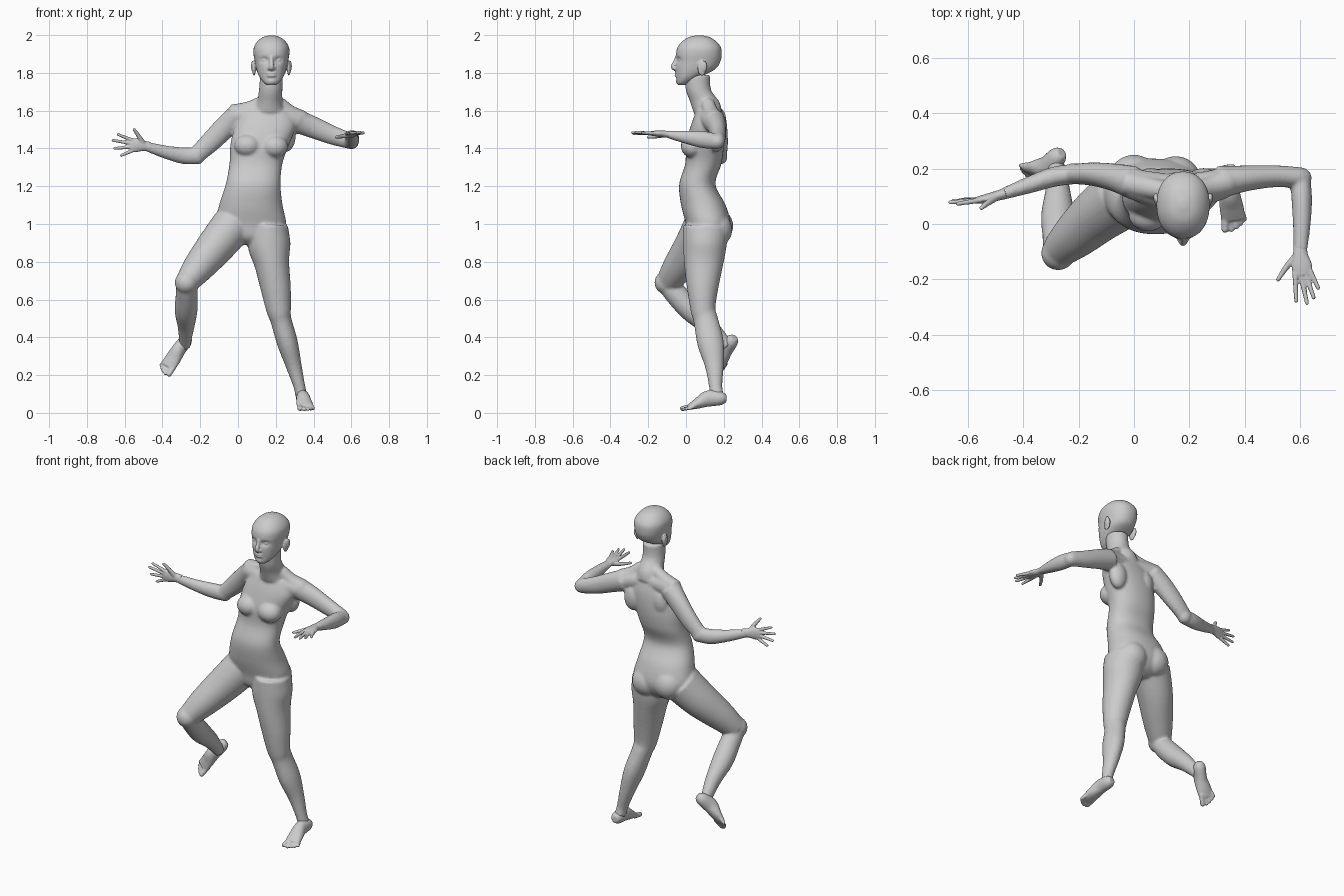
import bpy, bmesh, math
from mathutils import Vector, Matrix

X, Y, Z = Vector((1, 0, 0)), Vector((0, 1, 0)), Vector((0, 0, 1))


def spline(pts, steps=6):
    """Catmull-Rom through rows of numbers."""
    P = [pts[0]] + list(pts) + [pts[-1]]
    out = []
    for i in range(1, len(P) - 2):
        for k in range(steps):
            t = k / steps
            out.append([0.5 * (2 * b + (c - a) * t + (2 * a - 5 * b + 4 * c - d) * t * t
                               + (3 * b - a - 3 * c + d) * t ** 3)
                        for a, b, c, d in zip(*P[i - 1:i + 3])])
    return out + [list(pts[-1])]


def loft(bm, pts, hint=X, flat=False, n=28, power=2.0):
    """Tube through rows (x, y, z, radius along hint, radius across)."""
    rows = spline(pts)
    cs = [Vector(r[:3]) for r in rows]
    rings = []
    for i, r in enumerate(rows):
        t = Z if flat else (cs[min(i + 1, len(cs) - 1)] - cs[max(i - 1, 0)]).normalized()
        u = (hint - t * hint.dot(t)).normalized()
        v = t.cross(u)
        ring = []
        for k in range(n):
            a = 2 * math.pi * k / n
            c, s = math.cos(a), math.sin(a)
            c = math.copysign(abs(c) ** (2 / power), c)
            s = math.copysign(abs(s) ** (2 / power), s)
            ring.append(bm.verts.new(cs[i] + u * c * r[3] + v * s * r[4]))
        rings.append(ring)
    faces = [bm.faces.new((p[k], p[(k + 1) % n], q[(k + 1) % n], q[k]))
             for p, q in zip(rings, rings[1:]) for k in range(n)]
    faces += [bm.faces.new(rings[0][::-1]), bm.faces.new(rings[-1])]
    bmesh.ops.recalc_face_normals(bm, faces=faces)
    return [v for ring in rings for v in ring]


def blob(bm, c, r):
    r = (r, r, r) if isinstance(r, (int, float)) else r
    m = Matrix.Translation(c) @ Matrix.Diagonal((*r, 1))
    bmesh.ops.create_uvsphere(bm, u_segments=24, v_segments=16, radius=1, matrix=m)


def digit(bm, pts, r0, r1):
    n = len(pts) - 1
    rows = [(*p, r0 + (r1 - r0) * i / n, r0 + (r1 - r0) * i / n) for i, p in enumerate(pts)]
    d = Vector(pts[-1]) - Vector(pts[0])
    loft(bm, rows, Z if abs(d.normalized().z) < 0.9 else X, n=12)
    blob(bm, pts[-1], r1)


def finish(bm, name, voxel, smooth):
    """Fuse overlapping forms into one skin."""
    me = bpy.data.meshes.new(name)
    bm.to_mesh(me)
    bm.free()
    ob = bpy.data.objects.new(name, me)
    bpy.context.collection.objects.link(ob)
    m = ob.modifiers.new("fuse", 'REMESH')
    m.mode, m.voxel_size, m.use_smooth_shade = 'VOXEL', voxel, True
    s = ob.modifiers.new("soften", 'SMOOTH')
    s.factor, s.iterations = 0.5, smooth
    return ob


# Torso
body = bmesh.new()
loft(body, [(.08, .115, .89, .06, .06), (.08, .115, .93, .15, .10), (.07, .118, 1.0, .185, .118),
            (.068, .092, 1.10, .168, .118), (.08, .06, 1.21, .145, .096), (.095, .092, 1.32, .14, .096),
            (.115, .1, 1.42, .155, .1), (.145, .11, 1.52, .16, .085), (.155, .115, 1.60, .12, .06)],
     flat=True, n=40, power=2.25)
for c, r in [((.0, .165, .99), (.09, .085, .09)), ((.15, .16, .97), (.09, .085, .09)),
             ((.05, .035, 1.415), (.07, .062, .06)), ((.195, .035, 1.41), (.07, .062, .06)),
             ((.06, .16, 1.48), (.055, .042, .08)), ((.25, .16, 1.46), (.055, .042, .08))]:
    blob(body, c, r)
# Collar, shoulder slopes and neck
loft(body, [(-.01, .145, 1.575, .055, .055), (.16, .115, 1.575, .055, .065), (.32, .145, 1.545, .055, .055)], Z)
loft(body, [(.14, .115, 1.65, .035, .035), (.06, .13, 1.615, .038, .035), (-.03, .15, 1.588, .045, .045)], Y)
loft(body, [(.22, .115, 1.64, .035, .035), (.27, .13, 1.595, .04, .038), (.33, .15, 1.555, .05, .05)], Y)
loft(body, [(.165, .115, 1.59, .085, .075), (.168, .1, 1.645, .068, .078), (.173, .066, 1.71, .062, .067),
            (.177, .06, 1.79, .06, .068)], flat=True)
# Bent right leg
loft(body, [(-.035, .1, .985, .11, .115), (-.12, .04, .88, .1, .105), (-.21, -.04, .77, .083, .085),
            (-.272, -.095, .69, .062, .065)])
loft(body, [(-.272, -.1, .685, .055, .055), (-.272, -.045, .62, .058, .06), (-.275, .03, .54, .06, .06),
            (-.275, .12, .46, .045, .048), (-.28, .2, .375, .031, .036), (-.278, .22, .35, .03, .034)])
blob(body, (-.273, -.105, .69), .062)
# Straight left leg
loft(body, [(.165, .105, .99, .1, .12), (.165, .1, .89, .113, .115), (.18, .093, .785, .092, .103),
            (.2, .088, .66, .08, .083), (.215, .09, .55, .066, .066), (.228, .105, .49, .056, .065),
            (.262, .13, .37, .055, .07), (.295, .15, .25, .042, .05), (.325, .157, .14, .031, .035),
            (.335, .165, .09, .032, .037)])
blob(body, (.215, .07, .54), (.045, .04, .055))
# Right arm
loft(body, [(-.005, .15, 1.57, .062, .06), (-.07, .168, 1.51, .06, .05), (-.15, .18, 1.43, .054, .042),
            (-.22, .18, 1.365, .045, .036)], Z)
loft(body, [(-.21, .18, 1.36, .044, .036), (-.29, .17, 1.362, .044, .036), (-.38, .14, 1.38, .035, .03),
            (-.49, .102, 1.412, .025, .019)], Z)
blob(body, (-.217, .182, 1.36), (.043, .038, .045))
# Left arm
loft(body, [(.31, .15, 1.545, .062, .06), (.39, .163, 1.515, .058, .048), (.5, .172, 1.47, .05, .04),
            (.6, .167, 1.438, .042, .038)], Z)
loft(body, [(.6, .17, 1.435, .04, .036), (.605, .09, 1.447, .045, .037), (.605, 0, 1.46, .035, .032),
            (.6, -.1, 1.475, .019, .024)], Z)
blob(body, (.602, .165, 1.436), .039)
finish(body, "body", .008, 4)

# Head, with eye sockets pressed in
HX = .177
head = bmesh.new()
skull = loft(head, [(HX, -.02, 1.735, .022, .022), (HX, -.012, 1.75, .042, .036), (HX, .015, 1.78, .064, .066),
                    (HX, .05, 1.82, .08, .105), (HX, .064, 1.86, .088, .118), (HX, .068, 1.90, .095, .121),
                    (HX, .07, 1.935, .093, .115), (HX, .07, 1.965, .076, .092), (HX, .07, 1.988, .048, .058),
                    (HX, .07, 1.999, .012, .014)], flat=True, n=48, power=2.2)
for s in (-1, 1):
    eye = Vector((HX + s * .036, -.045, 1.868))
    for v in skull:
        d = v.co - eye
        v.co.y += .016 * math.exp(-(d.x ** 2 / .0004 + d.y ** 2 / .002 + d.z ** 2 / .0002))
    blob(head, eye + Vector((0, .018, -.001)), (.015, .013, .011))
    blob(head, (HX + s * .011, -.056, 1.824), (.01, .013, .009))
    blob(head, (HX + s * .092, .085, 1.825), (.01, .024, .04))
    blob(head, (HX + s * .099, .094, 1.835), (.009, .018, .03))
loft(head, [(HX, -.046, 1.885, .01, .012), (HX, -.055, 1.86, .011, .012), (HX, -.066, 1.832, .014, .014),
            (HX, -.05, 1.818, .012, .012)], n=14)
for z, h in ((1.797, .007), (1.785, .008)):
    blob(head, (HX, -.048, z), (.026, .013, h))
blob(head, (HX, -.034, 1.757), (.027, .02, .02))
finish(head, "head", .0045, 3)

# Right hand, palm forward
hand = bmesh.new()
loft(hand, [(-.465, .11, 1.409, .025, .019), (-.5, .1, 1.414, .028, .018), (-.54, .09, 1.417, .037, .016),
            (-.57, .085, 1.416, .034, .012)], Z)
for base, tip in [((-.555, .086, 1.442), (-.635, .073, 1.474)), ((-.56, .086, 1.426), (-.662, .078, 1.443)),
                  ((-.56, .086, 1.409), (-.653, .083, 1.4)), ((-.552, .087, 1.392), (-.618, .088, 1.363))]:
    digit(hand, [base, tip], .0105, .0075)
digit(hand, [(-.5, .095, 1.425), (-.53, .074, 1.472), (-.55, .058, 1.5)], .014, .008)
finish(hand, "hand_right", .004, 2)

# Left hand, palm down
hand = bmesh.new()
loft(hand, [(.6, -.075, 1.473, .024, .018), (.6, -.11, 1.476, .027, .018), (.605, -.15, 1.479, .037, .016),
            (.608, -.185, 1.48, .034, .012)], X)
for bx, by, tip in [(.581, -.175, (.585, -.277, 1.478)), (.6, -.18, (.624, -.285, 1.484)),
                    (.618, -.178, (.648, -.265, 1.486)), (.634, -.168, (.664, -.23, 1.482))]:
    digit(hand, [(bx, by, 1.48), tip], .0105, .0075)
digit(hand, [(.59, -.11, 1.473), (.55, -.155, 1.464), (.52, -.2, 1.46)], .014, .008)
finish(hand, "hand_left", .004, 2)


# Feet, laid out as (forward, inward, up) from the heel
def foot(name, origin, forward, inner, side):
    o, f = Vector(origin), Vector(forward).normalized()
    i = Vector(inner)
    i = (i - f * i.dot(f)).normalized()
    up = i.cross(f) * side
    at = lambda a, b, c: tuple(o + f * a + i * b + up * c)
    bm = bmesh.new()
    loft(bm, [(*at(a, b, h), w, t) for a, b, h, w, t in
              [(.006, 0, .034, .02, .02), (.035, 0, .038, .034, .036), (.1, .004, .047, .036, .043),
               (.16, .003, .031, .043, .029), (.21, 0, .018, .044, .015)]], i)
    for b, tip, r in ((.031, .255, .014), (.01, .256, .0095), (-.008, .248, .009),
                      (-.023, .236, .009), (-.036, .222, .009)):
        digit(bm, [at(.185, b * .9, .018), at(tip - r, b * 1.1, r + .002)], r * 1.1, r)
    finish(bm, name, .005, 2)


foot("foot_left", (.338, .225, .045), (.1, -.985, -.155), (-1, -.1, 0), 1)
foot("foot_right", (-.252, .287, .385), (-.57, -.39, -.72), (.83, -.39, -.39), -1)
